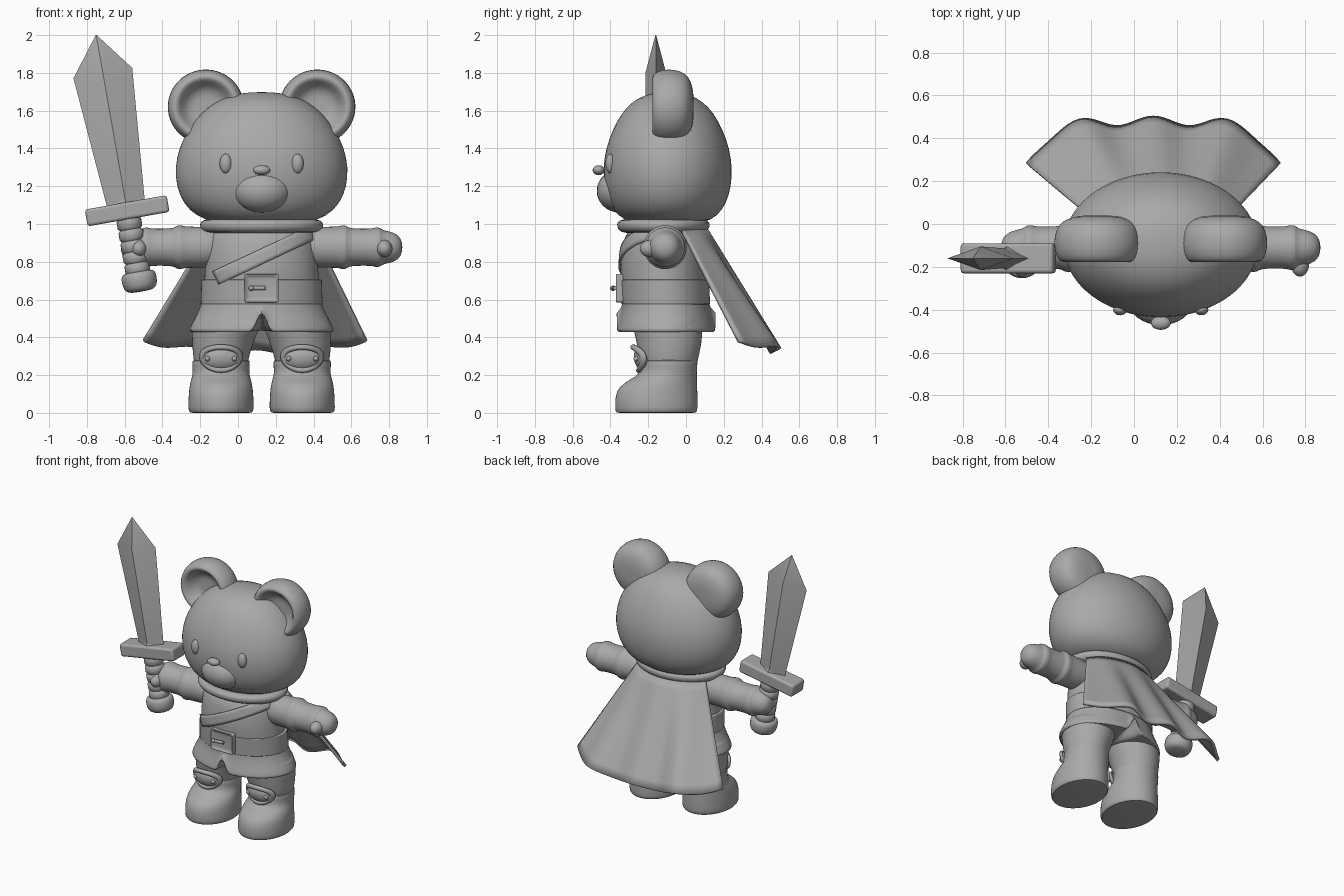
import bpy, bmesh
from math import sin, cos, pi, radians
from mathutils import Matrix, Vector

if "Cube" in bpy.data.objects:
    bpy.data.objects.remove(bpy.data.objects["Cube"])

CX = 0.125  # body centre line
grey = bpy.data.materials.new("plain_grey")
grey.use_nodes = True
grey.diffuse_color = (0.4, 0.4, 0.4, 1)
grey.node_tree.nodes["Principled BSDF"].inputs["Base Color"].default_value = (0.4, 0.4, 0.4, 1)


def finish(name, bm, matrix=None, subdiv=0, angle=50, bevel=0, solid=0):
    """Turn a bmesh into a shaded object, placed on the body centre line."""
    bmesh.ops.recalc_face_normals(bm, faces=bm.faces)
    bm.transform(matrix or Matrix.Translation((CX, 0, 0)))
    mesh = bpy.data.meshes.new(name)
    bm.to_mesh(mesh)
    bm.free()
    mesh.materials.append(grey)
    ob = bpy.data.objects.new(name, mesh)
    bpy.context.collection.objects.link(ob)
    bpy.ops.object.select_all(action='DESELECT')
    ob.select_set(True)
    bpy.context.view_layer.objects.active = ob
    bpy.ops.object.shade_smooth_by_angle(angle=radians(angle))
    if solid:
        m = ob.modifiers.new("thickness", 'SOLIDIFY')
        m.thickness, m.offset = solid, 0
    if bevel:
        m = ob.modifiers.new("bevel", 'BEVEL')
        m.width, m.segments = bevel, 3
    if subdiv:
        m = ob.modifiers.new("smooth", 'SUBSURF')
        m.levels = m.render_levels = subdiv
    return ob


def loft(rings, n=32, axis='z'):
    """Skin ellipses (position, radius a, radius b, centre a, centre b) along an axis."""
    bm, loops = bmesh.new(), []
    for t, a, b, ca, cb in rings:
        loop = []
        for i in range(n):
            p, q = ca + a * cos(2 * pi * i / n), cb + b * sin(2 * pi * i / n)
            loop.append(bm.verts.new({'x': (t, p, q), 'y': (p, t, q), 'z': (p, q, t)}[axis]))
        loops.append(loop)
    for lo, hi in zip(loops, loops[1:]):
        for i in range(n):
            j = (i + 1) % n
            bm.faces.new((lo[i], lo[j], hi[j], hi[i]))
    bm.faces.new(loops[0])
    bm.faces.new(loops[-1])
    return bm


def ball(name, loc, size, rot=0):
    bm = bmesh.new()
    bmesh.ops.create_uvsphere(bm, u_segments=32, v_segments=20, radius=1)
    m = Matrix.Translation(Vector(loc) + Vector((CX, 0, 0))) @ Matrix.Rotation(rot, 4, 'X')
    return finish(name, bm, m @ Matrix.Diagonal((*size, 1)))


def grid(fn, nu, nv):
    bm = bmesh.new()
    vs = [[bm.verts.new(fn(i / nu, j / nv)) for j in range(nv + 1)] for i in range(nu + 1)]
    for i in range(nu):
        for j in range(nv):
            bm.faces.new((vs[i][j], vs[i + 1][j], vs[i + 1][j + 1], vs[i][j + 1]))
    return bm


# Head with muzzle and nose
HEAD = [(1.0, .2, .16), (1.02, .3, .23), (1.07, .385, .29), (1.15, .438, .327), (1.25, .46, .343),
        (1.35, .453, .338), (1.45, .42, .313), (1.55, .355, .267), (1.62, .285, .218),
        (1.67, .2, .155), (1.695, .1, .075), (1.698, .02, .02)]
finish("head", loft([(z, a, b, 0, -.097) for z, a, b in HEAD], 40), subdiv=1)
ball("muzzle", (0, -.35, 1.175), (.155, .122, .115))
ball("nose", (0, -.462, 1.285), (.046, .032, .026))

# Torso and flared tunic
TORSO = [(.43, .32, .21, -.105), (.425, .38, .262, -.105), (.44, .385, .265, -.105),
         (.5, .353, .245, -.105), (.57, .318, .228, -.107), (.65, .305, .222, -.115),
         (.75, .3, .228, -.122), (.85, .295, .222, -.12), (.93, .285, .212, -.115),
         (1.0, .25, .18, -.11)]
bm = loft([(z, a, b, 0, c) for z, a, b, c in TORSO], 96)
for v in bm.verts:  # notch at front and back of the hem
    if v.co.z < .56 and abs(v.co.x) < .05:
        v.co.z += (.57 - v.co.z) * .8 * (1 - abs(v.co.x) / .05)
finish("tunic", bm, subdiv=1)


def chest_y(x, z, gap):
    """Front surface of the torso at a point."""
    for lo, hi in zip(TORSO[2:], TORSO[3:]):
        if lo[0] <= z <= hi[0]:
            f = (z - lo[0]) / (hi[0] - lo[0])
            a, b, c = (l + (h - l) * f for l, h in zip(lo[1:], hi[1:]))
            return c - (b + gap) * max(0, 1 - (x / (a + gap)) ** 2) ** .5
    return TORSO[-1][3]


# Collar, belt and chest strap
finish("collar", loft([(.95, .26, .19, 0, -.12), (.957, .305, .225, 0, -.12), (.975, .325, .244, 0, -.12),
                       (1.0, .33, .248, 0, -.12), (1.02, .318, .238, 0, -.12), (1.03, .27, .19, 0, -.12)]),
       subdiv=1)
finish("belt", loft([(.575, .3, .2, 0, -.107), (.575, .323, .235, 0, -.107), (.705, .318, .235, 0, -.114),
                     (.705, .29, .2, 0, -.114)], 64), bevel=.005)


def strap_point(u, v):
    x = -.24 + .51 * u + .016 * (1 - 2 * v)
    z = .715 + .24 * u + .034 * (2 * v - 1)
    return x, chest_y(x, z, .004), z


finish("chest_strap", grid(strap_point, 30, 4), solid=.014)

# Buckle with recessed centre and a pin
bm = bmesh.new()
bmesh.ops.create_cube(bm, size=1, matrix=Matrix.Translation((0, -.35, .66)) @ Matrix.Diagonal((.18, .05, .15, 1)))
front = min(bm.faces, key=lambda f: f.calc_center_median().y)
bmesh.ops.inset_region(bm, faces=[front], thickness=.025)
for v in front.verts:
    v.co.y += .015
finish("buckle", bm, bevel=.01)
finish("buckle_pin", loft([(-.06, .011, .011, -.385, .66), (.02, .011, .011, -.375, .66)], 12, 'x'), bevel=.004)
ball("buckle_stud", (-.055, -.386, .66), (.014, .016, .014))

# Paired parts
BOOT = [(0, .14, .19, -.157), (0, .168, .214, -.157), (.02, .175, .22, -.157), (.09, .172, .219, -.157),
        (.14, .168, .208, -.148), (.18, .158, .175, -.117), (.205, .15, .152, -.094),
        (.25, .152, .15, -.09), (.28, .155, .153, -.09), (.285, .13, .13, -.09)]
LEG = [(.2, .135, .14, 0, -.09), (.29, .146, .155, 0, -.09), (.33, .155, .165, -.004, -.09),
       (.4, .168, .178, -.014, -.09), (.47, .185, .185, -.03, -.1), (.55, .17, .18, -.04, -.1)]
ARM = [(.18, .1, .1), (.3, .106, .11), (.41, .106, .108), (.42, .115, .117), (.45, .115, .117),
       (.46, .1, .1), (.53, .098, .098), (.59, .099, .099), (.6, .106, .106), (.63, .104, .104),
       (.64, .088, .09), (.68, .083, .084), (.72, .066, .068), (.74, .04, .04), (.745, .01, .01)]
EAR = [(-.1, .03), (-.1, .08), (-.125, .115), (-.165, .14), (-.182, .163), (-.165, .187),
       (-.12, .203), (-.06, .204), (-.005, .185), (.025, .145), (.04, .08), (.04, .02)]
for s, side in ((-1, "right"), (1, "left")):
    leg_x = s * .215
    ball(side + "_eye", (s * .19, -.4, 1.32), (.032, .026, .052))
    finish(side + "_ear", loft([(y, r, r * .98, s * .295, 1.62) for y, r in EAR], 32, 'y'), subdiv=1, angle=80)
    finish(side + "_boot", loft([(z, a, b, leg_x, c) for z, a, b, c in BOOT]), subdiv=1)
    finish(side + "_trouser_leg", loft([(z, a, b, leg_x + s * c, d) for z, a, b, c, d in LEG]), subdiv=1)
    finish(side + "_arm", loft([(s * d, a, b, -.11, .877) for d, a, b in ARM], 32, 'x'), subdiv=1)
    ball(side + "_thumb", (s * .65, -.19, .87), (.042, .055, .045))
    # Knee pad: curved plate, raised rim and two rivets
    ball(side + "_knee_pad", (leg_x, -.225, .287), (.105, .05, .068), radians(14))
    rim = loft([(cos(k * pi / 4) * .016, .102 + .015 * sin(k * pi / 4), .063 + .015 * sin(k * pi / 4), 0, 0)
                for k in range(9)], 40, 'y')
    for v in rim.verts:
        v.co.y += 3.5 * v.co.x ** 2
    caps = [f for f in rim.faces if len(f.verts) > 4]
    bmesh.ops.delete(rim, geom=caps, context='FACES_ONLY')
    bmesh.ops.remove_doubles(rim, verts=rim.verts, dist=.0005)
    finish(side + "_knee_rim", rim,
           Matrix.Translation((CX + leg_x, -.264, .287)) @ Matrix.Rotation(radians(14), 4, 'X'), angle=80)
    for k in (-1, 1):
        ball(side + "_knee_rivet", (leg_x + k * .072, -.262, .287), (.014, .016, .014))


# Cape: hangs from the collar and fans out in folds
def cape_point(u, t):
    u = 2 * u - 1
    a = radians(68) * u
    top = Vector((.29 * sin(a), -.1 + .21 * cos(a), .965))
    low = Vector((-.035 + .59 * u, .475 - .195 * abs(u) ** 5, .325 + .055 * u * u))
    p = top.lerp(low, t)
    p.y += t * .022 * cos(11 * u)
    p.z += t * .012 * cos(11 * u)
    return p


finish("cape", grid(cape_point, 48, 12), solid=.02, angle=80)

# Sword, built upright around its guard and then tilted
SWORD = Matrix.Translation((-.587, -.16, 1.07)) @ Matrix.Rotation(radians(-10), 4, 'Y')
finish("blade", loft([(.02, .1, .045, 0, 0), (.74, .158, .055, 0, 0), (.945, .002, .002, 0, 0)], 4),
       SWORD, angle=20)
finish("blade_collar", loft([(.03, .1, .062, 0, 0), (.13, .004, .02, 0, 0)], 4), SWORD, angle=20)
bm = bmesh.new()
bmesh.ops.create_cube(bm, size=1, matrix=Matrix.Diagonal((.44, .14, .09, 1)))
finish("guard", bm, SWORD, bevel=.015)
grip = []
for k in range(5):  # wrapped bands
    z = -.34 + k * .06
    grip += [(z, .056, .056, 0, 0), (z + .012, .066, .066, 0, 0), (z + .048, .066, .066, 0, 0)]
finish("grip", loft(grip + [(-.03, .056, .056, 0, 0)], 24), SWORD, angle=60)
finish("pommel", loft([(-.435, .05, .05, 0, 0), (-.425, .08, .08, 0, 0), (-.395, .094, .094, 0, 0),
                       (-.35, .095, .095, 0, 0), (-.33, .085, .085, 0, 0), (-.325, .05, .05, 0, 0)], 24),
       SWORD, subdiv=1)
